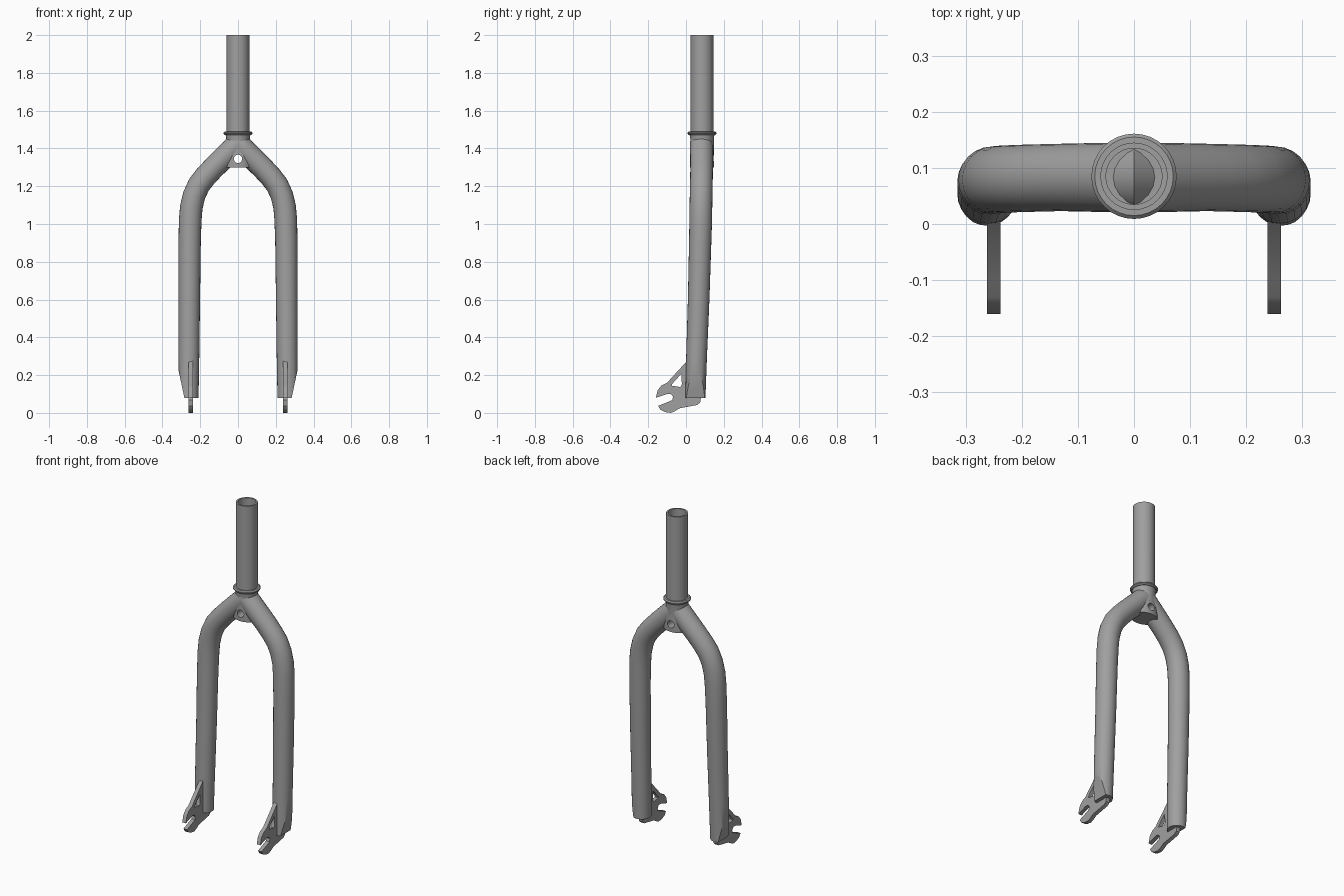
import bpy, bmesh, math
from mathutils import Vector

cube = bpy.data.objects.get("Cube")
if cube:
    bpy.data.objects.remove(cube)

grey = bpy.data.materials.new("satin grey")
grey.use_nodes = True
GREY = (0.35, 0.35, 0.35, 1)
grey.diffuse_color = GREY
grey.node_tree.nodes["Principled BSDF"].inputs["Base Color"].default_value = GREY

AXIS_Y = 0.085   # centre line of the steerer


def add(name, data):
    ob = bpy.data.objects.new(name, data)
    bpy.context.collection.objects.link(ob)
    data.materials.append(grey)
    return ob


def from_bmesh(name, bm):
    bmesh.ops.recalc_face_normals(bm, faces=bm.faces)
    me = bpy.data.meshes.new(name)
    bm.to_mesh(me)
    bm.free()
    return add(name, me)


def skin(name, rings, closed=False):
    """Join rings of points into a tube with capped ends, or into a closed loop."""
    bm = bmesh.new()
    loops = [[bm.verts.new(p) for p in ring] for ring in rings]
    pairs = list(zip(loops, loops[1:]))
    if closed:
        pairs.append((loops[-1], loops[0]))
    else:
        bm.faces.new(loops[0])
        bm.faces.new(loops[-1])
    n = len(loops[0])
    for a, b in pairs:
        for i in range(n):
            j = (i + 1) % n
            bm.faces.new((a[i], a[j], b[j], b[i]))
    return bm


def lathe(name, profile, sides=32, stretch=1, closed=False):
    angles = [2 * math.pi * i / sides for i in range(sides)]
    rings = [[(r * math.cos(a) * stretch, AXIS_Y + r * math.sin(a), z) for a in angles]
             for r, z in profile]
    return from_bmesh(name, skin(name, rings, closed))


def finish(ob):
    """Apply modifiers and smooth all but the sharp edges."""
    bpy.ops.object.select_all(action='DESELECT')
    ob.select_set(True)
    bpy.context.view_layer.objects.active = ob
    bpy.ops.object.convert(target='MESH')
    bpy.ops.object.shade_smooth_by_angle(angle=math.radians(35))


# Hollow steerer tube, its race ring and the boss under the crown
steerer = lathe("steerer_tube", [(0.06, 1.36), (0.06, 2), (0.05, 2), (0.05, 1.47)])
race = lathe("crown_race", [(0.058, 1.472), (0.07, 1.472), (0.076, 1.478),
                            (0.076, 1.484), (0.07, 1.49), (0.058, 1.49)], closed=True)
collar = lathe("crown_collar", [(0.062, 1.34), (0.062, 1.45), (0.066, 1.475)])
boss = lathe("crown_boss", [(0.063, 1.3), (0.064, 1.32), (0.062, 1.4)], stretch=1.28)

# Fork leg: centre path with radius (x, y, z, radius)
path = [(-0.06, 0.083, 1.485, 0.062), (0.034, 0.083, 1.39, 0.062), (0.085, 0.083, 1.341, 0.061),
        (0.13, 0.083, 1.297, 0.06), (0.172, 0.082, 1.252, 0.06), (0.207, 0.081, 1.207, 0.06),
        (0.232, 0.08, 1.152, 0.06), (0.247, 0.079, 1.09, 0.06), (0.253, 0.078, 1.02, 0.06),
        (0.256, 0.075, 0.9, 0.059), (0.258, 0.067, 0.6, 0.057), (0.26, 0.056, 0.3, 0.055),
        (0.262, 0.05, 0.08, 0.053)]
points = [Vector(p[:3]) for p in path]
front = Vector((0, 1, 0))
rings = []
for i, p in enumerate(points):
    tangent = points[min(i + 1, len(points) - 1)] - points[max(i - 1, 0)]
    if i == len(points) - 1:
        tangent = Vector((0, 0, -1))    # square-cut foot
    side = front.cross(tangent).normalized()
    up = tangent.cross(side).normalized()
    rings.append([p + path[i][3] * (side * math.cos(a) + up * math.sin(a))
                  for a in (2 * math.pi * k / 24 for k in range(24))])
bm = skin("fork_legs", rings)


def trim(point, normal, fill):
    """Remove everything on the normal side of a plane."""
    cut = bmesh.ops.bisect_plane(bm, geom=bm.verts[:] + bm.edges[:] + bm.faces[:],
                                 plane_co=point, plane_no=normal, clear_outer=True)
    if fill:
        edges = [e for e in cut["geom_cut"] if isinstance(e, bmesh.types.BMEdge)]
        bmesh.ops.contextual_create(bm, geom=edges)


trim((0.316, 0, 0.23), (0.15, 0, -0.032), True)   # chamfer outside the foot
trim((0, 0, 0), (-1, 0, 0), False)                # centre seam
legs = from_bmesh("fork_legs", bm)
mirror = legs.modifiers.new("mirror", 'MIRROR')
mirror.use_clip = True

# Cross hole through the crown
bm = bmesh.new()
bmesh.ops.create_cone(bm, cap_ends=True, segments=24, radius1=0.022, radius2=0.022, depth=0.5)
drill = from_bmesh("hole_cutter", bm)
drill.rotation_euler = (math.pi / 2, 0, 0)
drill.location = (0, AXIS_Y, 1.345)
drill.hide_render = True
bpy.context.view_layer.update()
for ob in (steerer, collar, boss, legs):
    cut = ob.modifiers.new("hole", 'BOOLEAN')
    cut.operation = 'DIFFERENCE'
    cut.solver = 'EXACT'
    cut.object = drill
for ob in (steerer, race, collar, boss, legs):
    finish(ob)
bpy.data.objects.remove(drill)

# Wheel dropouts: flat plates with an open axle slot and a triangular window
outline = [(0.01, 0.28), (-0.1, 0.16), (-0.13, 0.145), (-0.15, 0.12), (-0.16, 0.08),
           (-0.1, 0.1), (-0.08, 0.1), (-0.068, 0.085), (-0.073, 0.068), (-0.09, 0.06),
           (-0.148, 0.037), (-0.135, 0.016), (-0.11, 0.004), (-0.08, 0), (-0.06, 0.008),
           (-0.035, 0.024), (0.06, 0.042), (0.075, 0.055), (0.082, 0.1), (0.03, 0.2)]
window = [(-0.024, 0.208), (-0.022, 0.15), (-0.03, 0.137), (-0.075, 0.144), (-0.074, 0.152)]
for label, x in (("left", 0.25), ("right", -0.25)):
    curve = bpy.data.curves.new(label + "_dropout", 'CURVE')
    curve.dimensions = '2D'
    curve.fill_mode = 'BOTH'
    curve.extrude = 0.012
    for loop in (outline, window):
        spline = curve.splines.new('POLY')
        spline.points.add(len(loop) - 1)
        for point, (u, v) in zip(spline.points, loop):
            point.co = (u, v, 0, 1)
        spline.use_cyclic_u = True
    dropout = add(label + "_dropout", curve)
    dropout.rotation_euler = (math.pi / 2, 0, math.pi / 2)
    dropout.location.x = x
    finish(dropout)
